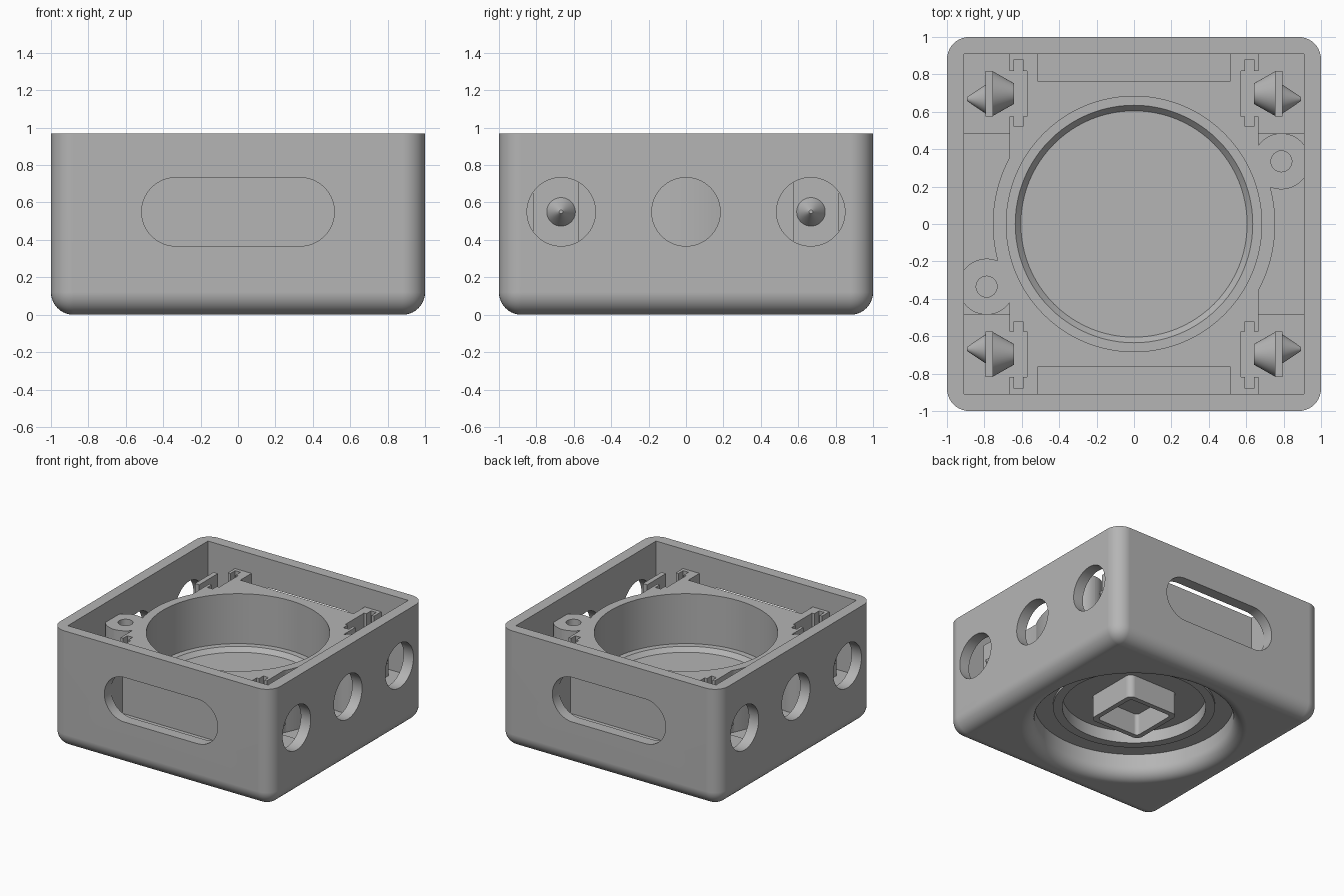
import bpy, bmesh
from math import radians, sin, cos, pi
from mathutils import Matrix

cube = bpy.data.objects.get("Cube")
if cube:
    bpy.data.objects.remove(cube, do_unlink=True)

grey = bpy.data.materials.new("plain grey")
grey.use_nodes = True
grey.diffuse_color = (0.46, 0.46, 0.46, 1)
grey.node_tree.nodes["Principled BSDF"].inputs["Base Color"].default_value = (0.46, 0.46, 0.46, 1)


def finish(name, bm):
    bmesh.ops.recalc_face_normals(bm, faces=bm.faces)
    mesh = bpy.data.meshes.new(name)
    bm.to_mesh(mesh)
    bm.free()
    mesh.materials.append(grey)
    obj = bpy.data.objects.new(name, mesh)
    bpy.context.collection.objects.link(obj)
    return obj


def box(name, x, y, z, radius=0, pick=None):
    """Box between ranges; edges accepted by pick are rounded."""
    bm = bmesh.new()
    bmesh.ops.create_cube(bm, size=1)
    for v in bm.verts:
        v.co = [r[0] + (c + 0.5) * (r[1] - r[0]) for c, r in zip(v.co, (x, y, z))]
    if radius:
        edges = [e for e in bm.edges if pick(e)]
        bmesh.ops.bevel(bm, geom=edges, offset=radius, segments=10, profile=0.5, affect='EDGES')
    return finish(name, bm)


def upright(e):
    return abs(e.verts[0].co.z - e.verts[1].co.z) > 0.01


def lathe(name, profile, centre=(0, 0, 0), turn=None, steps=96):
    """Spin (radius, height) points around z, then turn and move."""
    bm = bmesh.new()
    vs = [bm.verts.new((r, 0, z)) for r, z in profile]
    es = [bm.edges.new(pair) for pair in zip(vs, vs[1:])]
    bmesh.ops.spin(bm, geom=vs + es, cent=(0, 0, 0), axis=(0, 0, 1), angle=2 * pi, steps=steps)
    bmesh.ops.remove_doubles(bm, verts=bm.verts, dist=1e-5)
    bm.transform(Matrix.Translation(centre) @ (turn or Matrix()))
    return finish(name, bm)


def rod(name, r, z0, z1, **kw):
    return lathe(name, [(0, z0), (r, z0), (r, z1), (0, z1)], **kw)


def boolean(target, cutter, operation='DIFFERENCE'):
    mod = target.modifiers.new("bool", 'BOOLEAN')
    mod.operation, mod.object, mod.solver = operation, cutter, 'EXACT'
    bpy.context.view_layer.objects.active = target
    bpy.ops.object.modifier_apply(modifier=mod.name)
    bpy.data.objects.remove(cutter, do_unlink=True)


def span(sign, a, b):
    return tuple(sorted((sign * a, sign * b)))


IN, SHELF, TOP = 0.91, 0.81, 0.97
CORNER_FLOOR, SIDE_FLOOR, HOLE_Z, HOLE_R = 0.355, 0.3, 0.55, 0.183
ABOUT_X = Matrix.Rotation(pi / 2, 4, 'X')
ABOUT_Y = Matrix.Rotation(pi / 2, 4, 'Y')

# Outer housing with rounded corners and bottom edge
housing = box("housing", (-1, 1), (-1, 1), (0, TOP), 0.12,
              lambda e: upright(e) or max(v.co.z for v in e.verts) < 0.01)

# Open rim above the inner shelf
boolean(housing, box("rim_cut", (-IN, IN), (-IN, IN), (SHELF, 1.2)))

# Round well with a ledge and a chamfered floor
boolean(housing, lathe("well_cut", [(0, 0.365), (0.605, 0.365), (0.635, 0.4), (0.683, 0.4),
                                    (0.683, 1), (0, 1)]))

# Stepped recess under the base with a rounded mouth
mouth = [(0.85 - 0.1 * cos(t * pi / 20), 0.1 - 0.1 * sin(t * pi / 20)) for t in range(11)]
boolean(housing, lathe("base_cut", [(0, 0.28), (0.54, 0.28), (0.54, 0.18), (0.61, 0.18),
                                    (0.61, 0.2), (0.75, 0.2)] + mouth + [(0.85, -0.1), (0, -0.1)]))

for s in (-1, 1):
    # Side pocket wrapping the well wall and a screw boss
    boss = (s * 0.788, s * 0.335, 0)
    pocket = box("pocket_cut", span(s, 0.665, IN), (-0.485, 0.485), (SIDE_FLOOR, 1))
    boolean(pocket, rod("well_wall", 0.755, 0, 1.2))
    boolean(pocket, rod("boss", 0.15, 0, 1.2, centre=boss, steps=48))
    boolean(housing, pocket)
    boolean(housing, rod("screw_cut", 0.056, 0.4, 1, centre=boss, steps=32))

    # Front and back pocket with its long rounded window
    boolean(housing, box("trough_cut", (-0.515, 0.515), span(s, 0.765, IN), (SIDE_FLOOR, 1)))
    window = box("window_cut", (-0.332, 0.332), span(s, 0.85, 1.1),
                 (HOLE_Z - HOLE_R, HOLE_Z + HOLE_R))
    for e in (-1, 1):
        boolean(window, rod("window_end", HOLE_R, -0.125, 0.125, turn=ABOUT_X, steps=64,
                            centre=(e * 0.332, s * 0.975, HOLE_Z)), 'UNION')
    boolean(housing, window)

    # Three round holes through each side wall
    for y in (-0.667, 0, 0.667):
        boolean(housing, rod("hole_cut", HOLE_R, -0.12, 0.12, turn=ABOUT_Y, steps=64,
                             centre=(s * 0.97, y, HOLE_Z)))

    # Corner pockets with slots for the contact plates
    for t in (-1, 1):
        for x, y in (((0.665, IN), (0.485, IN)), ((0.573, 0.68), (0.575, 0.818)),
                     ((0.594, 0.642), (0.52, 0.88))):
            boolean(housing, box("corner_cut", span(s, *x), span(t, *y), (CORNER_FLOOR, 1)))

# Square socket hanging under the well floor
socket = box("socket", (-0.235, 0.235), (-0.235, 0.235), (0.09, 0.285), 0.05, upright)
boolean(socket, box("socket_cut", (-0.195, 0.195), (-0.195, 0.195), (0, 0.27), 0.03, upright))

# Contact plates, each with a pointed spring outside and a tapered one inside
parts = [housing, socket]
for s, side in ((-1, "right"), (1, "left")):
    for t, end in ((-1, "front"), (1, "back")):
        label = f"{end}_{side}"
        turn = Matrix.Rotation(s * pi / 2, 4, 'Y')
        parts += [
            box(f"contact_plate_{label}", span(s, 0.755, 0.795), span(t, 0.575, 0.818),
                (CORNER_FLOOR, 0.78)),
            lathe(f"contact_point_{label}", [(0, 0), (0.077, 0), (0.01, 0.1), (0, 0.1)],
                  (s * 0.794, t * 0.668, HOLE_Z), turn, 48),
            lathe(f"contact_taper_{label}", [(0, 0), (0.055, 0), (0.12, 0.115), (0, 0.115)],
                  (s * 0.641, t * 0.697, HOLE_Z), turn, 48)]

# Smooth curved faces while keeping creases sharp and flats even
for obj in parts:
    bpy.ops.object.select_all(action='DESELECT')
    obj.select_set(True)
    bpy.context.view_layer.objects.active = obj
    bpy.ops.object.shade_smooth_by_angle(angle=radians(30))
    weighted = obj.modifiers.new("even normals", 'WEIGHTED_NORMAL')
    weighted.keep_sharp = True
